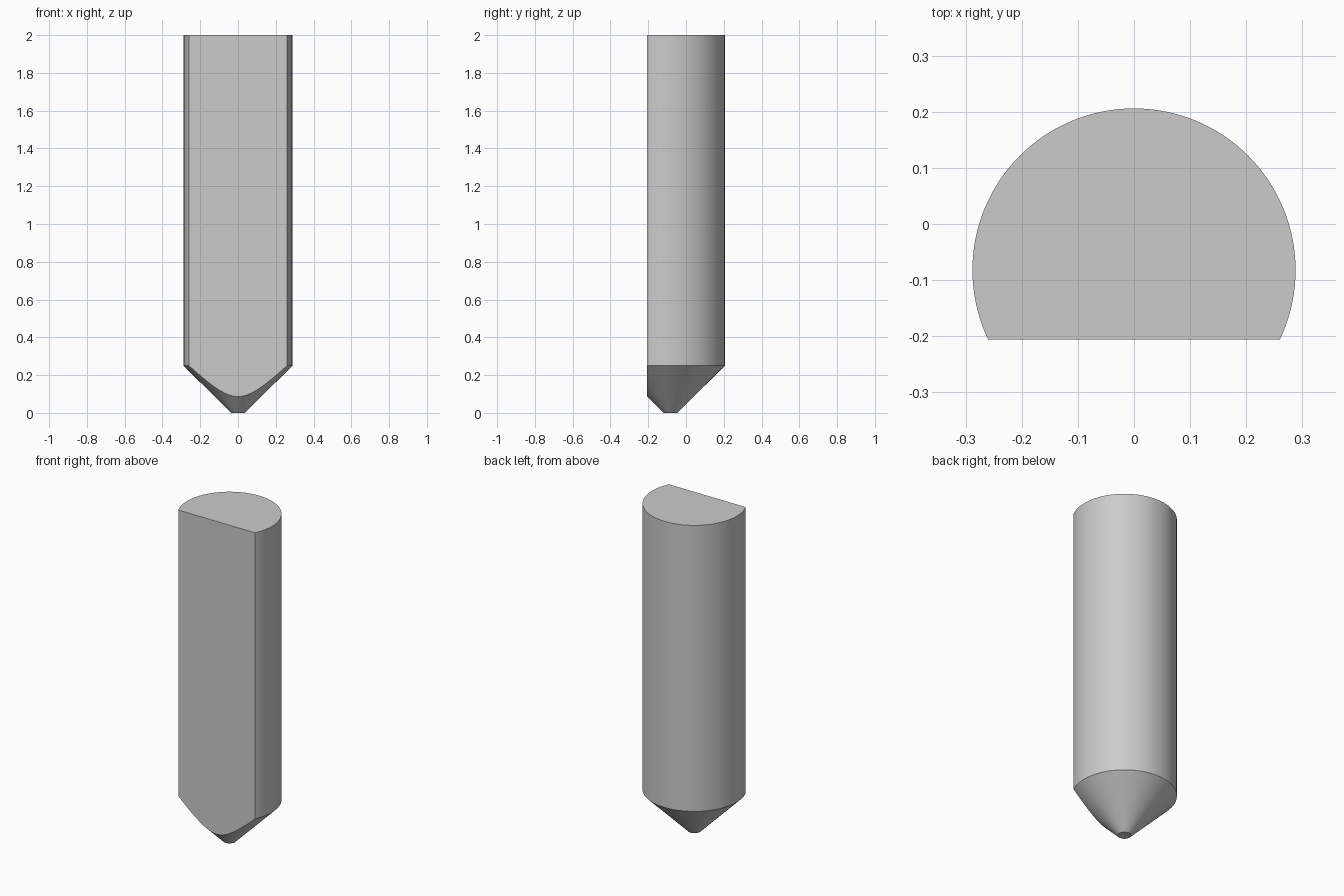
import bpy
import bmesh
import math
from mathutils import Vector

RADIUS, TIP_RADIUS = 0.288, 0.037
HEIGHT, CONE_HEIGHT = 2.0, 0.25
AXIS_Y, FLAT_Y = -0.082, -0.206
SEGMENTS = 128

cube = bpy.data.objects.get("Cube")
if cube:
    bpy.data.objects.remove(cube, do_unlink=True)

# Plain grey metal
metal = bpy.data.materials.new("grey metal")
metal.use_nodes = True
colour = (0.6, 0.6, 0.6, 1)
metal.diffuse_color = colour
metal.node_tree.nodes["Principled BSDF"].inputs["Base Color"].default_value = colour

# Round shaft with a blunt conical tip, turned from a half profile
bm = bmesh.new()
profile = [(0, 0), (TIP_RADIUS, 0), (RADIUS, CONE_HEIGHT), (RADIUS, HEIGHT), (0, HEIGHT)]
verts = [bm.verts.new((r, AXIS_Y, z)) for r, z in profile]
edges = [bm.edges.new(pair) for pair in zip(verts, verts[1:])]
bmesh.ops.spin(bm, geom=verts + edges, cent=(0, AXIS_Y, 0), axis=(0, 0, 1),
               angle=math.tau, steps=SEGMENTS)
bmesh.ops.remove_doubles(bm, verts=bm.verts, dist=0.0001)

# Flat ground along the front, through shaft and cone
cut = bmesh.ops.bisect_plane(bm, geom=bm.verts[:] + bm.edges[:] + bm.faces[:],
                             plane_co=(0, FLAT_Y, 0), plane_no=Vector((0, -1, 0)),
                             clear_outer=True)
rim = [e for e in cut["geom_cut"] if isinstance(e, bmesh.types.BMEdge)]
bmesh.ops.contextual_create(bm, geom=rim)

# Merge the flat ends into single faces
bmesh.ops.dissolve_limit(bm, angle_limit=math.radians(0.5), verts=bm.verts, edges=bm.edges)
bmesh.ops.recalc_face_normals(bm, faces=bm.faces)

mesh = bpy.data.meshes.new("pointed_pin")
bm.to_mesh(mesh)
bm.free()
mesh.materials.append(metal)
pin = bpy.data.objects.new("pointed_pin", mesh)
bpy.context.collection.objects.link(pin)

bpy.ops.object.select_all(action="DESELECT")
pin.select_set(True)
bpy.context.view_layer.objects.active = pin
bpy.ops.object.shade_smooth_by_angle(angle=math.radians(25))
